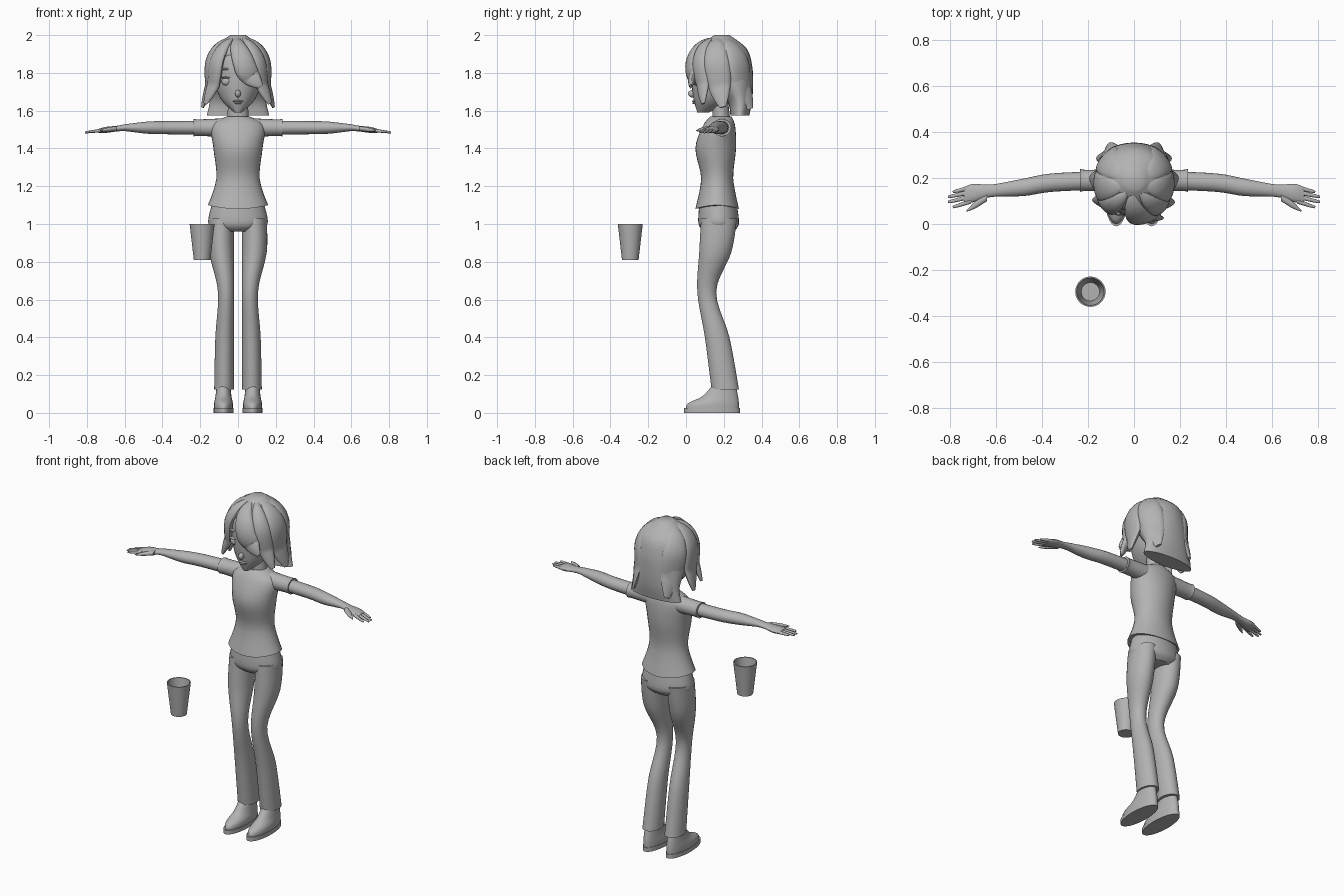
import bpy, bmesh, math
from mathutils import Matrix, Vector

cube = bpy.data.objects.get("Cube")
if cube:
    bpy.data.objects.remove(cube, do_unlink=True)

grey = bpy.data.materials.new("plain_grey")
grey.use_nodes = True
shade = (0.45, 0.45, 0.45, 1)
grey.diffuse_color = shade
grey.node_tree.nodes["Principled BSDF"].inputs["Base Color"].default_value = shade

SIDES = (("left", 1), ("right", -1))
HAIR_CENTRE = Vector((0, 0.18, 1.82))
HAIR_RADII = Vector((0.15, 0.16, 0.17))


def finish(name, bm):
    """Turn a bmesh into a smooth grey object with sharp creases kept."""
    bmesh.ops.recalc_face_normals(bm, faces=bm.faces)
    mesh = bpy.data.meshes.new(name)
    bm.to_mesh(mesh)
    bm.free()
    mesh.polygons.foreach_set("use_smooth", [True] * len(mesh.polygons))
    mesh.set_sharp_from_angle(angle=math.radians(40))
    mesh.materials.append(grey)
    part = bpy.data.objects.new(name, mesh)
    bpy.context.scene.collection.objects.link(part)
    return part


def skin(name, rings):
    """Bridge rings of points and cap both ends."""
    bm = bmesh.new()
    loops = [[bm.verts.new(point) for point in ring] for ring in rings]
    for low, high in zip(loops, loops[1:]):
        for k in range(len(low)):
            bm.faces.new((low[k - 1], low[k], high[k], high[k - 1]))
    bm.faces.new(loops[0])
    bm.faces.new(loops[-1])
    return finish(name, bm)


def circle(count):
    angles = [math.tau * k / count for k in range(count)]
    return [(math.cos(angle), math.sin(angle)) for angle in angles]


def flow(rows, steps):
    """Pass a smooth curve through the section sizes."""
    padded = [rows[0], *rows, rows[-1]]
    for start in range(len(rows) - 1):
        for step in range(steps):
            t = step / steps
            blend = []
            for before, a, b, after in zip(*padded[start:start + 4]):
                tangent_a, tangent_b = (b - before) / 2, (after - a) / 2
                ease = t * t * (3 - 2 * t)
                blend.append(a + (b - a) * ease + tangent_a * t * (1 - t) ** 2
                             - tangent_b * t * t * (1 - t))
            yield blend
    yield rows[-1]


def upright(name, rows, side=1, middle=0, lean=0, steps=5):
    """Stack level ovals; each row is height, half width, front and back."""
    rings = []
    for z, width, front, back in flow(rows, steps):
        x, y, depth = middle + lean * width, (front + back) / 2, (back - front) / 2
        rings.append([(side * (x + c * width), y + s * depth, z) for c, s in circle(32)])
    return skin(name, rings)


def limb(name, rows, side):
    """Sections along x; each row is reach, y, half depth and half height."""
    rings = []
    for x, y, depth, height in flow(rows, 5):
        z = 1.51 - max(0, x - 0.6) * 0.12
        rings.append([(side * x, y + c * depth, z + s * height) for c, s in circle(20)])
    return skin(name, rings)


def ball(name, place, radii):
    bm = bmesh.new()
    bmesh.ops.create_uvsphere(bm, u_segments=20, v_segments=12, radius=1,
                              matrix=Matrix.LocRotScale(Vector(place), None, Vector(radii)))
    return finish(name, bm)


def lock(name, start, end, tip, width, side=1):
    """A strand from the crown over the skull to a flared tip; start and end are bearings."""
    count = 24
    path = []
    for k in range(count + 1):
        t = k / count
        bearing = math.radians(start + (end - start) * t)
        polar = min(math.pi / 2, 0.25 + 2.64 * t)
        reach = math.sin(polar) * (1 + max(0, t - 0.7))
        direction = Vector((math.sin(bearing) * reach, -math.cos(bearing) * reach, math.cos(polar)))
        point = HAIR_CENTRE + direction * HAIR_RADII
        point.z += (tip - HAIR_CENTRE.z) * max(0, 2 * t - 1)
        path.append(point)
    rings = []
    for k in range(1, count):
        point, along = path[k], (path[k + 1] - path[k - 1]).normalized()
        outward = point - HAIR_CENTRE
        outward = (outward - along * outward.dot(along)).normalized()
        across = along.cross(outward)
        swell = math.sin(math.pi * k / count) ** 0.7
        ring = [point + (across * c * width + outward * s * 0.027) * swell for c, s in circle(16)]
        rings.append([(side * p.x, p.y, p.z) for p in ring])
    return skin(name, rings)


# Head, neck and face
upright("head", [(1.59, 0.02, 0.06, 0.12), (1.66, 0.09, 0.04, 0.25), (1.76, 0.125, 0.03, 0.3),
                 (1.88, 0.12, 0.04, 0.31), (1.95, 0.06, 0.12, 0.26)])
upright("neck", [(1.5, 0.06, 0.14, 0.24), (1.68, 0.05, 0.14, 0.22)])
ball("nose", (0, 0.035, 1.69), (0.015, 0.024, 0.02))
ball("upper_lip", (0, 0.045, 1.65), (0.03, 0.012, 0.006))
ball("lower_lip", (0, 0.045, 1.64), (0.02, 0.012, 0.006))
for label, side in SIDES:
    ball(label + "_eye", (side * 0.06, 0.055, 1.755), (0.027, 0.017, 0.022))
    ball(label + "_eyelid", (side * 0.06, 0.052, 1.775), (0.03, 0.017, 0.005))
    ball(label + "_eyebrow", (side * 0.06, 0.052, 1.82), (0.035, 0.012, 0.006))

# Hair shell with overlapping locks
upright("hair_shell", [(2, 0.04, 0.15, 0.23), (1.93, 0.135, 0.06, 0.32), (1.84, 0.155, 0.07, 0.35),
                       (1.74, 0.155, 0.15, 0.355), (1.65, 0.15, 0.22, 0.35), (1.575, 0.165, 0.235, 0.335)])
lock("swept_fringe", -10, 42, 1.72, 0.06)
lock("left_front_lock", 35, 65, 1.62, 0.05)
lock("right_front_lock", 38, 68, 1.62, 0.05, -1)
for label, side in SIDES:
    lock(label + "_side_lock", 75, 95, 1.6, 0.07, side)
    lock(label + "_back_lock", 115, 145, 1.59, 0.07, side)

# Shirt, with a hem that dips at front and back
shirt = upright("shirt", [(1.1, 0.16, 0.05, 0.28), (1.24, 0.115, 0.08, 0.25), (1.4, 0.13, 0.05, 0.265),
                          (1.52, 0.14, 0.09, 0.26), (1.57, 0.06, 0.13, 0.24)])
for vertex in shirt.data.vertices:
    fade = max(0, 1.2 - vertex.co.z) / 5
    vertex.co.z -= fade * (1 - (vertex.co.x / 0.16) ** 2)

# Sleeves, arms and hands
for label, side in SIDES:
    limb(label + "_sleeve", [(0.06, 0.19, 0.05, 0.05), (0.2, 0.19, 0.046, 0.044), (0.235, 0.19, 0.05, 0.046)], side)
    limb(label + "_arm", [(0.15, 0.19, 0.04, 0.037), (0.36, 0.18, 0.04, 0.035), (0.48, 0.16, 0.038, 0.032),
                          (0.62, 0.145, 0.027, 0.016), (0.7, 0.135, 0.04, 0.016), (0.74, 0.125, 0.036, 0.01)], side)
    for k, finger in enumerate(("index", "middle", "ring", "little")):
        base, tip = 0.1 + 0.02 * k, 0.076 + 0.022 * k
        reach = 0.81 if finger in ("middle", "ring") else 0.79
        limb(f"{label}_{finger}_finger", [(0.71, base, 0.011, 0.01), (reach - 0.01, tip, 0.007, 0.006),
                                          (reach, tip, 0.002, 0.002)], side)
    limb(label + "_thumb", [(0.64, 0.12, 0.02, 0.013), (0.69, 0.085, 0.016, 0.011),
                            (0.73, 0.056, 0.003, 0.003)], side)

# Trousers
upright("trouser_hips", [(1.1, 0.14, 0.07, 0.27), (1, 0.157, 0.066, 0.28), (0.96, 0.1, 0.1, 0.25)])
for label, side in SIDES:
    upright(label + "_trouser_leg", [(1.03, 0.065, 0.08, 0.27), (0.85, 0.065, 0.07, 0.24), (0.64, 0.042, 0.06, 0.16),
                                     (0.4, 0.049, 0.1, 0.23), (0.125, 0.052, 0.135, 0.28)],
            side, middle=0.022, lean=1)

# Shoes on flat soles
for label, side in SIDES:
    upright(label + "_shoe", [(0.01, 0.05, 0, 0.28), (0.05, 0.05, 0.01, 0.28), (0.09, 0.042, 0.09, 0.275),
                              (0.16, 0.035, 0.15, 0.26)], side, middle=0.077)
    upright(label + "_sole", [(0, 0.053, -0.01, 0.285), (0.025, 0.053, -0.01, 0.285)], side, middle=0.077, steps=1)

# Open cup: outer wall up, rim, then inner wall down to the floor
wall = [(0.81, 0.044), (1, 0.066), (1, 0.06), (0.83, 0.04)]
upright("cup", [(z, r, -0.295 - r, -0.295 + r) for z, r in wall], middle=-0.19, steps=1)
